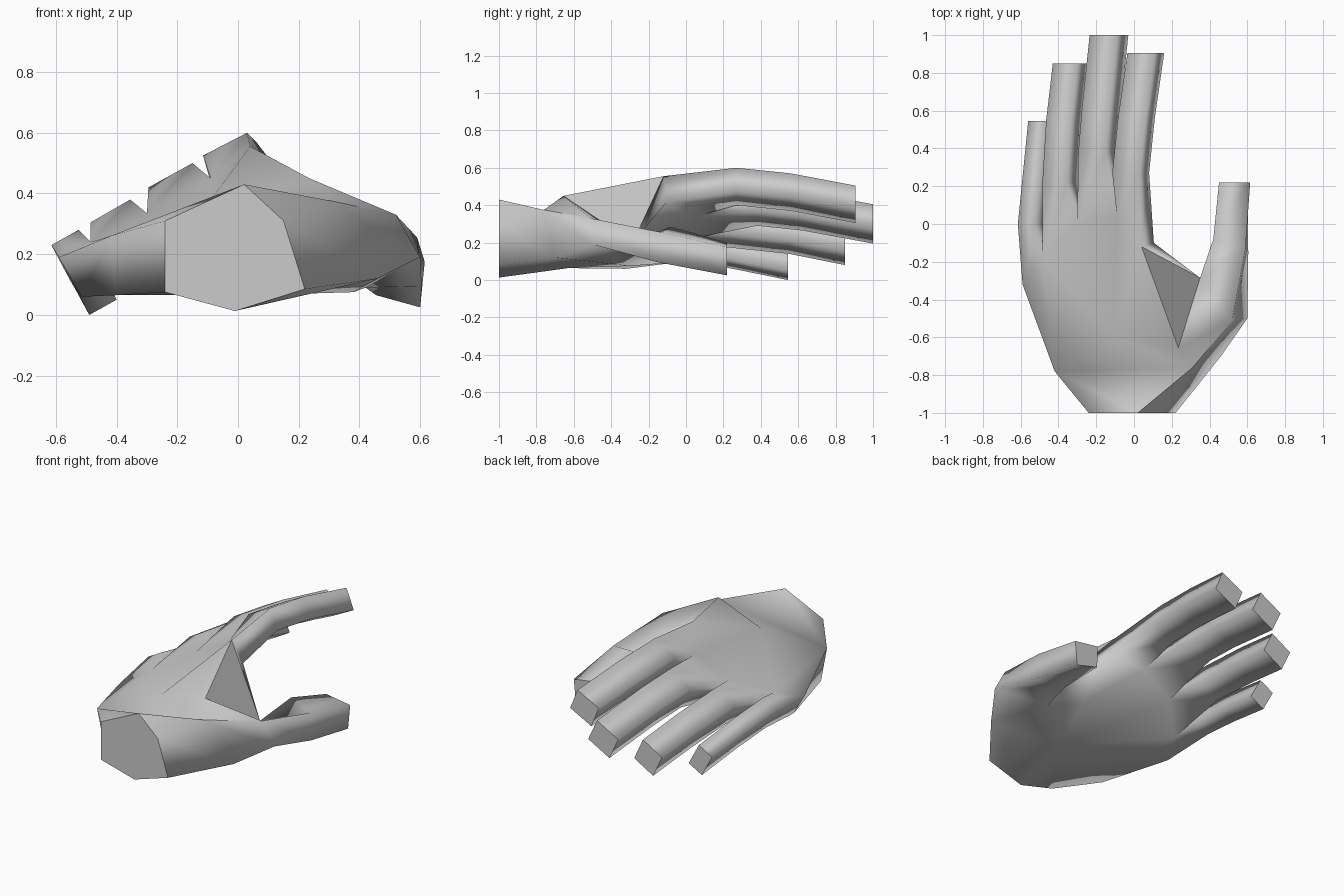
import bpy, bmesh
from mathutils import Vector

if "Cube" in bpy.data.objects:
    bpy.data.objects.remove(bpy.data.objects["Cube"])

bm = bmesh.new()
P = {}


def points(**named):
    for name, co in named.items():
        P[name] = bm.verts.new(co)


def faces(text, smooth=True):
    for f in text.split(","):
        bm.faces.new([P[n] for n in f.split()]).smooth = smooth


def tube(ring, stations):
    """Extend a digit from a base ring through cross-sections and cap the tip."""
    for sec in stations:
        new = [bm.verts.new(c) for c in sec]
        n = len(new)
        for i in range(n):
            bm.faces.new((ring[i], ring[(i + 1) % n], new[(i + 1) % n], new[i])).smooth = True
        ring = new
    bm.faces.new(ring).smooth = False


# wrist outline
points(a=(-.24, -1, .31), b=(.02, -1, .43), c=(.15, -1, .31),
       d=(.22, -1, .085), e=(-.01, -1, .013), f=(-.24, -1, .075))
# heel of the palm and back of the hand
points(g=(-.42, -.78, .26), n=(-.1, -.6, .365), h=(.235, -.655, .45),
       i=(.31, -.76, .375), j=(.46, -.7, .12), k=(.05, -.62, .065),
       l=(-.40, -.75, .065), m=(.12, -.30, .19))
# knuckles, upper and lower
points(K0=(-.59, -.32, .19), K1=(-.485, -.17, .24), K2=(-.30, .01, .335),
       K3=(-.09, .04, .45), K4=(.04, -.12, .555))
points(L0=(-.515, -.32, .06), L1=(-.44, -.17, .115), L2=(-.26, .0, .215),
       L3=(-.06, .02, .33), L4=(.105, -.10, .42))
# thumb root
points(C=(.35, -.285, .20), T=(.52, -.51, .33), R=(.60, -.50, .19), U=(.38, -.30, .075))

# flat wrist cap and flat web between thumb and index finger
faces("a b c d e f, h C K4", smooth=False)
# back of the hand and thumb side
faces("a b g, b i g, g i n, i h n, g K0 K1, g K1 n, n K1 K2, n K2 K3,"
      "n K3 K4, n K4 h, b c i, c j i, c d j, i j R T, h i T, h T C, K4 C L4")
# outer side and palm underside
faces("a g l f, g K0 L0 l, f l k e, e k j, e j d, l L0 L1, l L1 k, k L1 L2, k L2 m,"
      "m L2 L3, m L3 L4, m L4 C, m C U, k m U, k U j, j U R")

# fingers: upper ridge path, width vector, depth vector
fingers = [
    ([(-.525, 0, .28), (-.50, .25, .24), (-.47, .545, .18)], (-.09, 0, -.05), (.07, 0, -.13)),
    ([(-.355, .22, .38), (-.335, .55, .345), (-.30, .85, .285)], (-.13, 0, -.075), (.06, 0, -.13)),
    ([(-.15, .38, .50), (-.13, .62, .475), (-.09, 1, .405)], (-.145, 0, -.08), (.06, 0, -.13)),
    ([(.03, .27, .60), (.06, .56, .57), (.11, .905, .505)], (-.145, 0, -.075), (.05, 0, -.125)),
]
for q, (path, w, dn) in enumerate(fingers):
    w, dn = Vector(w), Vector(dn)
    base = [P[f"K{q}"], P[f"K{q+1}"], P[f"L{q+1}"], P[f"L{q}"]]
    tube(base, [[p + w, p, p + dn, p + w + dn] for p in map(Vector, path)])

# thumb
tube([P[x] for x in "CTRU"], [
    [(.42, -.08, .285), (.59, -.13, .255), (.605, -.15, .095), (.42, -.10, .09)],
    [(.45, .22, .20), (.615, .22, .175), (.60, .22, .025), (.455, .22, .065)]])

# crease along the thumb side of the wrist
for pair in ("bi", "iT"):
    bm.edges.get([P[x] for x in pair]).smooth = False

bmesh.ops.recalc_face_normals(bm, faces=bm.faces)
me = bpy.data.meshes.new("hand")
bm.to_mesh(me)
bm.free()
hand = bpy.data.objects.new("hand", me)
bpy.context.collection.objects.link(hand)
